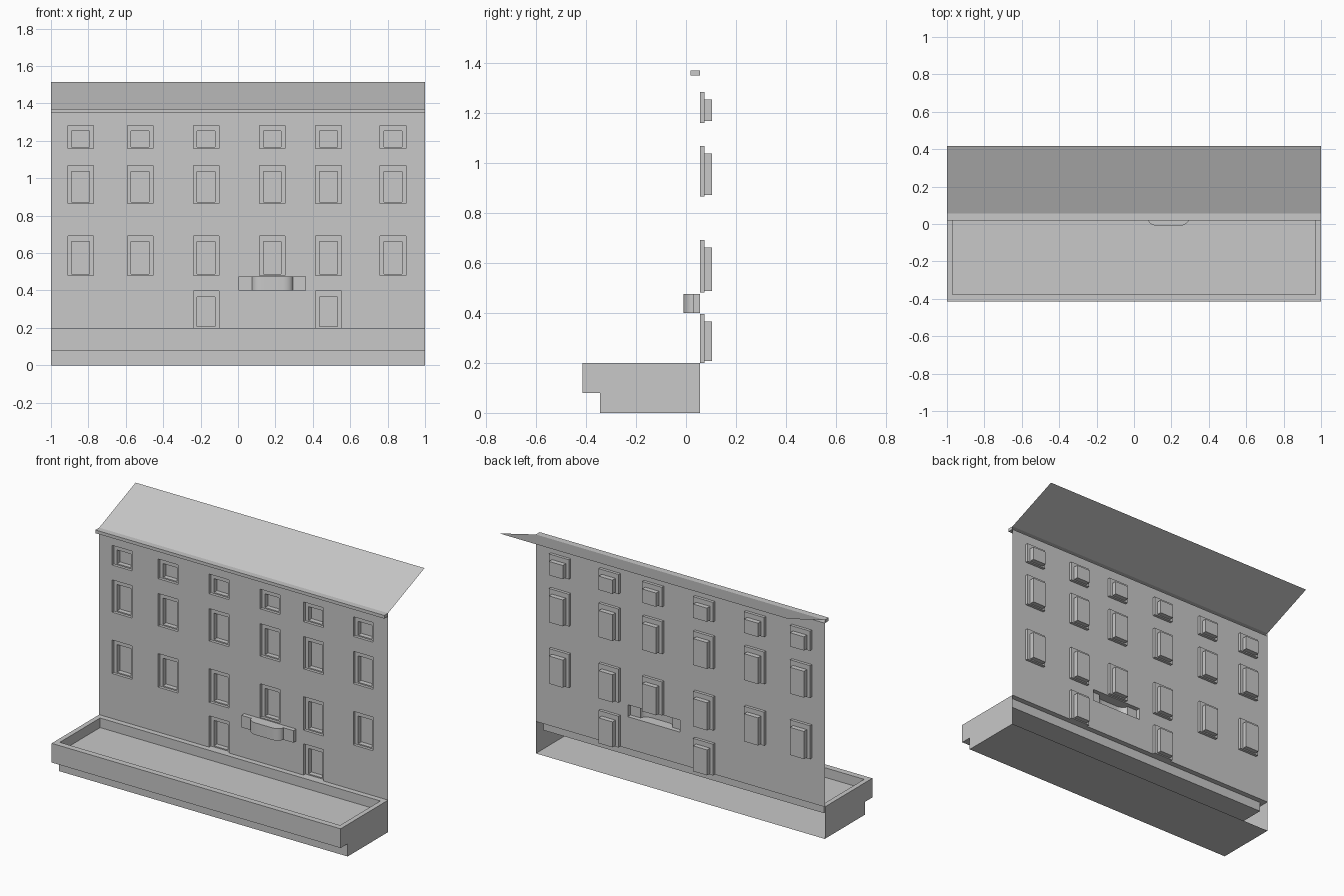
import bpy, bmesh, math

cube = bpy.data.objects.get("Cube")
if cube:
    bpy.data.objects.remove(cube, do_unlink=True)

plaster = bpy.data.materials.new("plain grey")
plaster.use_nodes = True
GREY = (0.58, 0.58, 0.58, 1)
plaster.diffuse_color = GREY
plaster.node_tree.nodes["Principled BSDF"].inputs["Base Color"].default_value = GREY

WALL, REVEAL, PANE = 0.056, 0.074, 0.104    # depths of wall, frame and pane
BASE_TOP, EAVES, CORNICE_TOP = 0.2, 1.35, 1.37


def finish(name, bm, smooth=False):
    mesh = bpy.data.meshes.new(name)
    bm.to_mesh(mesh)
    bm.free()
    mesh.materials.append(plaster)
    ob = bpy.data.objects.new(name, mesh)
    bpy.context.collection.objects.link(ob)
    if smooth:
        bpy.ops.object.select_all(action='DESELECT')
        ob.select_set(True)
        bpy.context.view_layer.objects.active = ob
        bpy.ops.object.shade_smooth_by_angle(angle=math.radians(40))
    return ob


def upright(x0, x1, z0, z1, y):
    return [(x0, y, z0), (x1, y, z0), (x1, y, z1), (x0, y, z1)]


def level(x0, x1, y0, y1, z):
    return [(x0, y0, z), (x1, y0, z), (x1, y1, z), (x0, y1, z)]


def recess(bm, rings):
    """Bridge rectangular rings one after another and close the last."""
    loops = [[bm.verts.new(p) for p in ring] for ring in rings]
    for a, b in zip(loops, loops[1:]):
        for i in range(4):
            j = (i + 1) % 4
            bm.faces.new((a[i], a[j], b[j], b[i]))
    bm.faces.new(loops[-1])


def open_prism(bm, start, end):
    """Sweep an open profile, cap both ends, leave the back open."""
    a, b = [[bm.verts.new(p) for p in side] for side in (start, end)]
    for i in range(len(a) - 1):
        bm.faces.new((a[i], a[i + 1], b[i + 1], b[i]))
    bm.faces.new(a)
    bm.faces.new(b)
    bmesh.ops.recalc_face_normals(bm, faces=bm.faces[:])


# Openings: three rows of windows and two doors
COLUMNS = [-0.841, -0.523, -0.17, 0.183, 0.484, 0.828]
ROWS = {"top_window": (1.16, 1.283), "middle_window": (0.865, 1.067),
        "lower_window": (0.481, 0.691)}
openings = [(n, x, z) for n, z in ROWS.items() for x in COLUMNS]
openings += [("door", COLUMNS[i], (BASE_TOP, 0.396)) for i in (2, 4)]
HALF, INNER = 0.069, 0.048
holes = []
for name, x, (z0, z1) in openings:
    outer = (x - HALF, x + HALF, z0, z1)
    inner = (x - INNER, x + INNER, z0 + 0.007, z1 - 0.03)
    holes.append(outer)
    bm = bmesh.new()
    recess(bm, [upright(*outer, WALL), upright(*outer, REVEAL),
                upright(*inner, REVEAL), upright(*inner, PANE)])
    finish(name, bm)

# Balcony with a rounded bulge
BX0, BX1, BZ0, BZ1 = 0.004, 0.364, 0.4, 0.475
MID, SIDE_Y, BULGE, ROUND = (BX0 + BX1) / 2, 0.028, 0.038, 0.055
half = [(-0.18, WALL), (-0.18, SIDE_Y)]
for i in range(9):
    t = math.pi / 2 * i / 8
    half.append((-0.11 + ROUND * (1 - math.cos(t)), SIDE_Y - BULGE * math.sin(t)))
plan = half + [(-x, y) for x, y in reversed(half)]
bm = bmesh.new()
open_prism(bm, [(MID + x, y, BZ0) for x, y in plan], [(MID + x, y, BZ1) for x, y in plan])
finish("balcony", bm, smooth=True)
holes.append((BX0, BX1, BZ0, BZ1))

# Facade: a sheet cut along the opening edges
xs = sorted({-1, 1} | {round(v, 4) for h in holes for v in h[:2]})
zs = sorted({BASE_TOP, EAVES} | {round(v, 4) for h in holes for v in h[2:]})
bm = bmesh.new()
grid = [[bm.verts.new((x, WALL, z)) for z in zs] for x in xs]
for i in range(len(xs) - 1):
    for k in range(len(zs) - 1):
        cx, cz = (xs[i] + xs[i + 1]) / 2, (zs[k] + zs[k + 1]) / 2
        if not any(a < cx < b and c < cz < d for a, b, c, d in holes):
            bm.faces.new((grid[i][k], grid[i + 1][k], grid[i + 1][k + 1], grid[i][k + 1]))
bmesh.ops.delete(bm, geom=[v for v in bm.verts if not v.link_faces], context='VERTS')
finish("facade", bm)

# Cornice under the roof
section = [(WALL, EAVES), (0.018, EAVES), (0.018, CORNICE_TOP), (WALL, CORNICE_TOP)]
bm = bmesh.new()
open_prism(bm, [(-1, y, z) for y, z in section], [(1, y, z) for y, z in section])
finish("cornice", bm)

# Roof slope
bm = bmesh.new()
bm.faces.new([bm.verts.new(p) for p in ((-1, WALL, CORNICE_TOP), (1, WALL, CORNICE_TOP),
                                        (1, 0.416, 1.514), (-1, 0.416, 1.514))])
finish("roof", bm)

# Stepped terrace body, open at the top for the sunken floor
FRONT, FOOT, STEP = -0.414, -0.344, 0.08
section = [(WALL, 0), (FOOT, 0), (FOOT, STEP), (FRONT, STEP), (FRONT, BASE_TOP),
           (WALL, BASE_TOP)]
bm = bmesh.new()
open_prism(bm, [(-1, y, z) for y, z in section], [(1, y, z) for y, z in section])
bm.faces.ensure_lookup_table()
top = [f for f in bm.faces if all(abs(v.co.z - BASE_TOP) < 1e-4 for v in f.verts)]
bmesh.ops.delete(bm, geom=top, context='FACES_ONLY')
finish("terrace_body", bm)

# Terrace rim and sunken floor
pit = (-0.97, 0.97, -0.376, 0.022)
bm = bmesh.new()
recess(bm, [level(-1, 1, FRONT, WALL, BASE_TOP), level(*pit, BASE_TOP), level(*pit, 0.14)])
finish("terrace_floor", bm)
